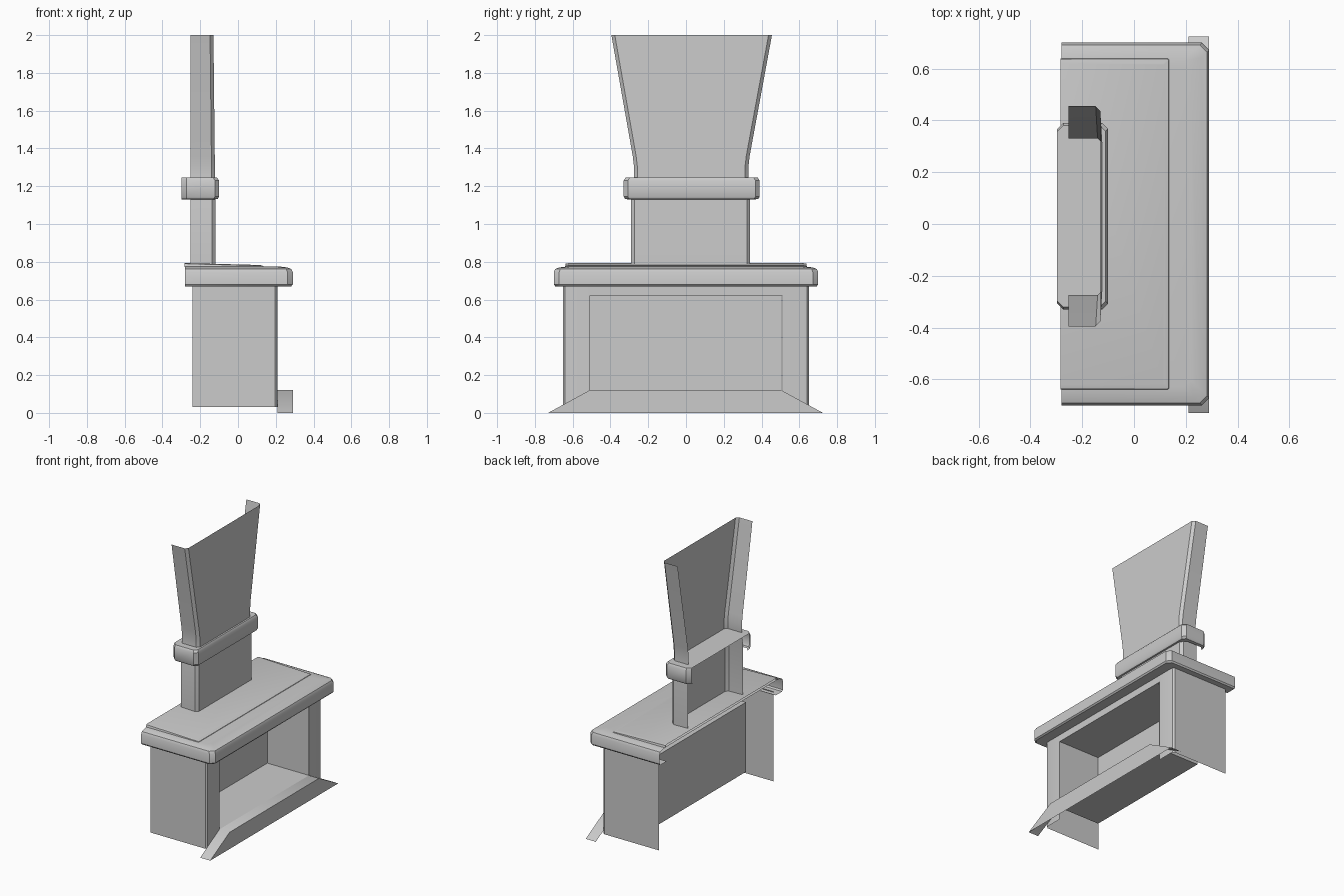
import bpy

if "Cube" in bpy.data.objects:
    bpy.data.objects.remove(bpy.data.objects["Cube"])


def loft(name, rings, cap=False, closed=False):
    """Skin a sheet through point rings; optionally close the last ring with a face."""
    n = len(rings[0])
    verts = [p for r in rings for p in r]
    faces = []
    for k in range(len(rings) - 1):
        for i in range(n if closed else n - 1):
            j = (i + 1) % n
            faces.append((k * n + i, k * n + j, (k + 1) * n + j, (k + 1) * n + i))
    if cap:
        faces.append(tuple(range((len(rings) - 1) * n, len(rings) * n)))
    me = bpy.data.meshes.new(name)
    me.from_pydata(verts, [], faces)
    me.update()
    ob = bpy.data.objects.new(name, me)
    bpy.context.collection.objects.link(ob)
    bpy.ops.object.select_all(action='DESELECT')
    ob.select_set(True)
    bpy.context.view_layer.objects.active = ob
    bpy.ops.object.shade_smooth_by_angle(angle=0.6)
    return ob


def u_ring(x0, x1, y0, y1, z, c, inset=0.0, back=0.0):
    """U-shaped plan outline, open at the wall side, with chamfered front corners."""
    x1, y0, y1 = x1 - inset, y0 + inset, y1 - inset
    pts = [(x0 + back, y0), (x1 - c, y0), (x1, y0 + c),
           (x1, y1 - c), (x1 - c, y1), (x0 + back, y1)]
    if back:
        pts = [(x0, y0 + back)] + pts + [(x0, y1 - back)]
    return [(x, y, z) for x, y in pts]


# Chimney: straight shaft, then flaring to the open top
shaft = [(-0.12, -0.29, 0.34, 0.78), (-0.12, -0.29, 0.34, 1.15), (-0.122, -0.275, 0.33, 1.22),
         (-0.122, -0.275, 0.33, 1.30), (-0.123, -0.282, 0.337, 1.36), (-0.13, -0.395, 0.455, 2.0)]
loft("chimney", [u_ring(-0.252, x, a, b, z, 0.018) for x, a, b, z in shaft])

# Collar band around the chimney
loft("chimney_collar", [u_ring(-0.298, -0.10, -0.33, 0.39, z, 0.022, i, 0.025)
     for i, z in ((0.03, 1.13), (0.008, 1.132), (0, 1.145), (0, 1.23), (0.01, 1.245))], cap=True)

# Mantel shelf with rounded edges and underside lip
loft("mantel_shelf", [u_ring(-0.28, 0.29, -0.70, 0.70, z, 0.028, i)
     for i, z in ((0.08, 0.67), (0.008, 0.67), (0, 0.68), (0, 0.745),
                  (0.008, 0.762), (0.03, 0.77), (0.07, 0.775))], cap=True)

# Thin raised slab on the shelf, falling slightly to the front
slab = []
for inset, zb, zf in ((0, 0.772, 0.772), (0.003, 0.79, 0.778), (0.02, 0.793, 0.783)):
    slab.append([(x, y, zb if x < 0 else zf)
                 for x, y, _ in u_ring(-0.283, 0.137, -0.64, 0.64, 0, 0.005, inset)])
loft("shelf_slab", slab, cap=True)

# Side walls wrapping round into the front pillars
side = [(-0.24, -0.65), (0.195, -0.65), (0.207, -0.64), (0.21, -0.625), (0.21, -0.51)]
mirrored = [(x, -y) for x, y in reversed(side)]
for name, plan in (("left_wall", side), ("right_wall", mirrored)):
    loft(name, [[(x, y, z) for x, y in plan] for z in (0.03, 0.675)])

# Lintel over the opening
loft("lintel", [[(0.21, y, z) for y in (-0.51, 0.51)] for z in (0.62, 0.675)])

# Recessed firebox, open to the front
opening = [(-0.51, 0.12), (0.505, 0.12), (0.505, 0.62), (-0.51, 0.62)]
loft("firebox", [[(x, y, z) for y, z in opening] for x in (0.21, -0.12)],
     cap=True, closed=True)

# Hearth step with sloping ends
step = [(0.725, 0.0), (0.505, 0.12), (-0.51, 0.12), (-0.73, 0.0)]
loft("hearth", [[(x, y, z) for y, z in step] for x in (0.21, 0.29)], cap=True)
